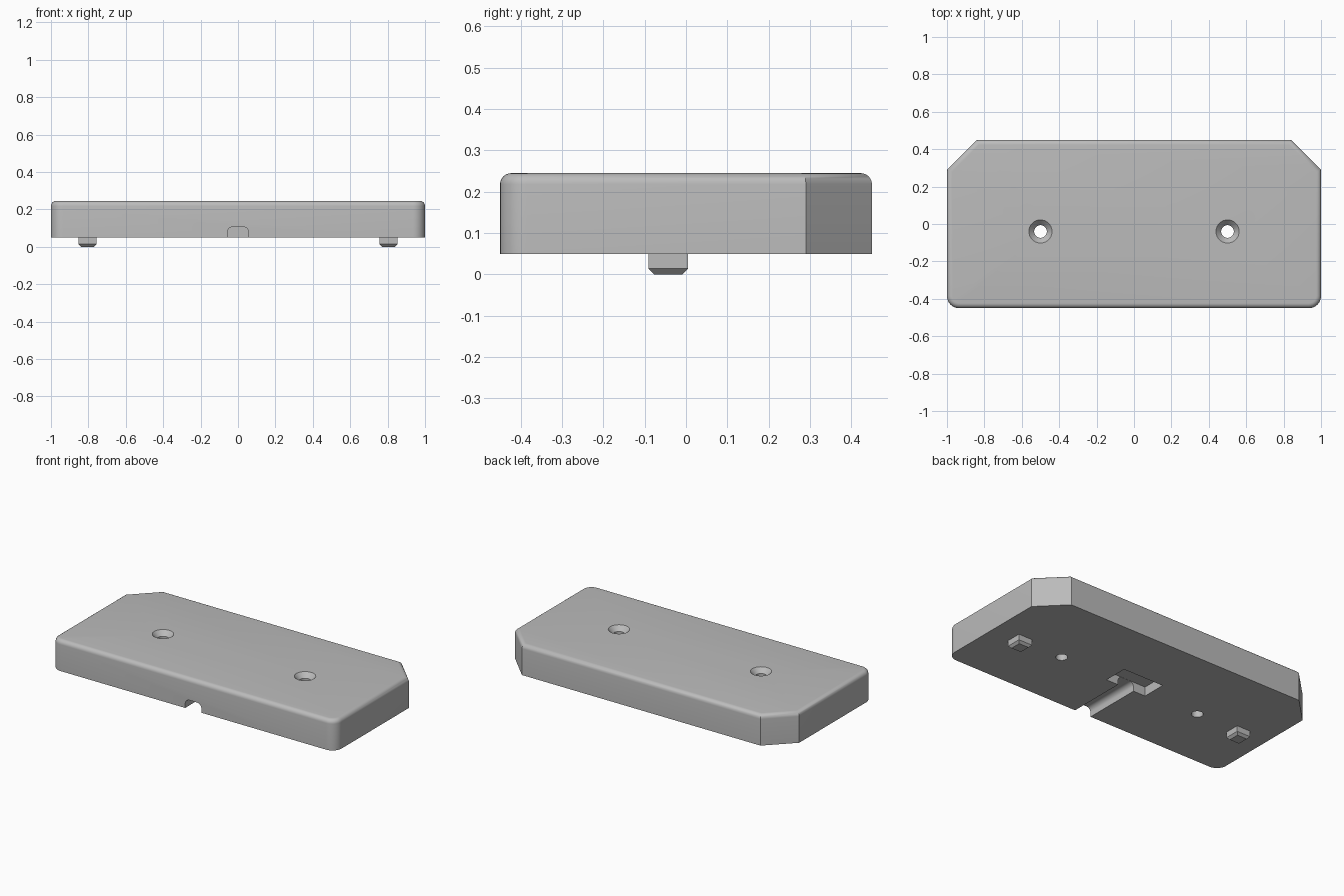
import bpy, bmesh, math
from mathutils import Matrix, Vector

cube = bpy.data.objects.get("Cube")
if cube:
    bpy.data.objects.remove(cube, do_unlink=True)

BASE, TOP = 0.05, 0.245

grey = bpy.data.materials.new("grey plastic")
grey.use_nodes = True
grey.diffuse_color = (0.5, 0.5, 0.5, 1)
grey.node_tree.nodes["Principled BSDF"].inputs["Base Color"].default_value = (0.5, 0.5, 0.5, 1)


def finish(bm, name):
    bmesh.ops.recalc_face_normals(bm, faces=bm.faces)
    mesh = bpy.data.meshes.new(name)
    bm.to_mesh(mesh)
    bm.free()
    mesh.materials.append(grey)
    obj = bpy.data.objects.new(name, mesh)
    bpy.context.collection.objects.link(obj)
    return obj


def box(bm, lo, hi):
    lo, hi = Vector(lo), Vector(hi)
    matrix = Matrix.Translation((lo + hi) / 2) @ Matrix.Diagonal((*(hi - lo), 1))
    return bmesh.ops.create_cube(bm, size=1, matrix=matrix)["verts"]


def bevel(bm, edges, width, segments):
    bmesh.ops.bevel(bm, geom=edges, offset=width, segments=segments,
                    profile=0.5, affect='EDGES')


def cut(target, cutter):
    mod = target.modifiers.new("cut", 'BOOLEAN')
    mod.operation, mod.solver, mod.object = 'DIFFERENCE', 'EXACT', cutter
    cutter.hide_render = True
    bpy.context.view_layer.objects.active = target
    bpy.ops.object.modifier_apply(modifier=mod.name)
    bpy.data.objects.remove(cutter, do_unlink=True)


# Plate: chamfered back corners, rounded front corners and top rim
outline = [(-1, -0.45), (1, -0.45), (1, 0.29), (0.84, 0.45), (-0.84, 0.45), (-1, 0.29)]
bm = bmesh.new()
bottom = bm.faces.new([bm.verts.new((x, y, BASE)) for x, y in outline])
extruded = bmesh.ops.extrude_face_region(bm, geom=[bottom], use_keep_orig=True)["geom"]
bmesh.ops.translate(bm, vec=(0, 0, TOP - BASE),
                    verts=[v for v in extruded if isinstance(v, bmesh.types.BMVert)])
bevel(bm, [e for e in bm.edges if all(v.co.y < -0.4 for v in e.verts)
           and e.verts[0].co.x == e.verts[1].co.x], 0.065, 8)
bevel(bm, [e for e in bm.edges if all(v.co.z > TOP - 0.001 for v in e.verts)], 0.027, 6)
plate = finish(bm, "plate")

# Cable channel with rounded roof edges, open at the front
bm = bmesh.new()
box(bm, (-0.057, -0.6, -0.1), (0.057, 0.0, 0.107))
bevel(bm, [e for e in bm.edges if all(v.co.z > 0.1 and abs(v.co.x) > 0.05 for v in e.verts)
           and e.verts[0].co.x == e.verts[1].co.x], 0.03, 6)
cut(plate, finish(bm, "channel_cutter"))

# Crosswise pocket at the end of the channel
bm = bmesh.new()
box(bm, (-0.142, -0.072, -0.1), (0.142, 0.082, 0.108))
cut(plate, finish(bm, "pocket_cutter"))

# Countersunk screw holes, each cutter a revolved profile
for x in (-0.5, 0.5):
    bm = bmesh.new()
    profile = [(0, 0), (0.034, 0), (0.034, TOP - 0.03), (0.062, TOP), (0.062, 0.3), (0, 0.3)]
    verts = [bm.verts.new((x + r, -0.04, z)) for r, z in profile]
    edges = [bm.edges.new(pair) for pair in zip(verts, verts[1:])]
    bmesh.ops.spin(bm, geom=verts + edges, cent=(x, -0.04, 0), axis=(0, 0, 1),
                   angle=math.tau, steps=40)
    bmesh.ops.remove_doubles(bm, verts=bm.verts, dist=0.0001)
    cut(plate, finish(bm, "screw_hole_cutter"))

bpy.ops.object.select_all(action='DESELECT')
plate.select_set(True)
bpy.context.view_layer.objects.active = plate
bpy.ops.object.shade_smooth_by_angle(angle=math.radians(30))

# Square locating pegs with chamfered tips
for side, x in (("right", -0.805), ("left", 0.805)):
    bm = bmesh.new()
    box(bm, (x - 0.048, -0.091, 0), (x + 0.048, 0.005, BASE + 0.005))
    bevel(bm, [e for e in bm.edges if all(v.co.z < 0.001 for v in e.verts)], 0.014, 1)
    finish(bm, side + "_peg")
